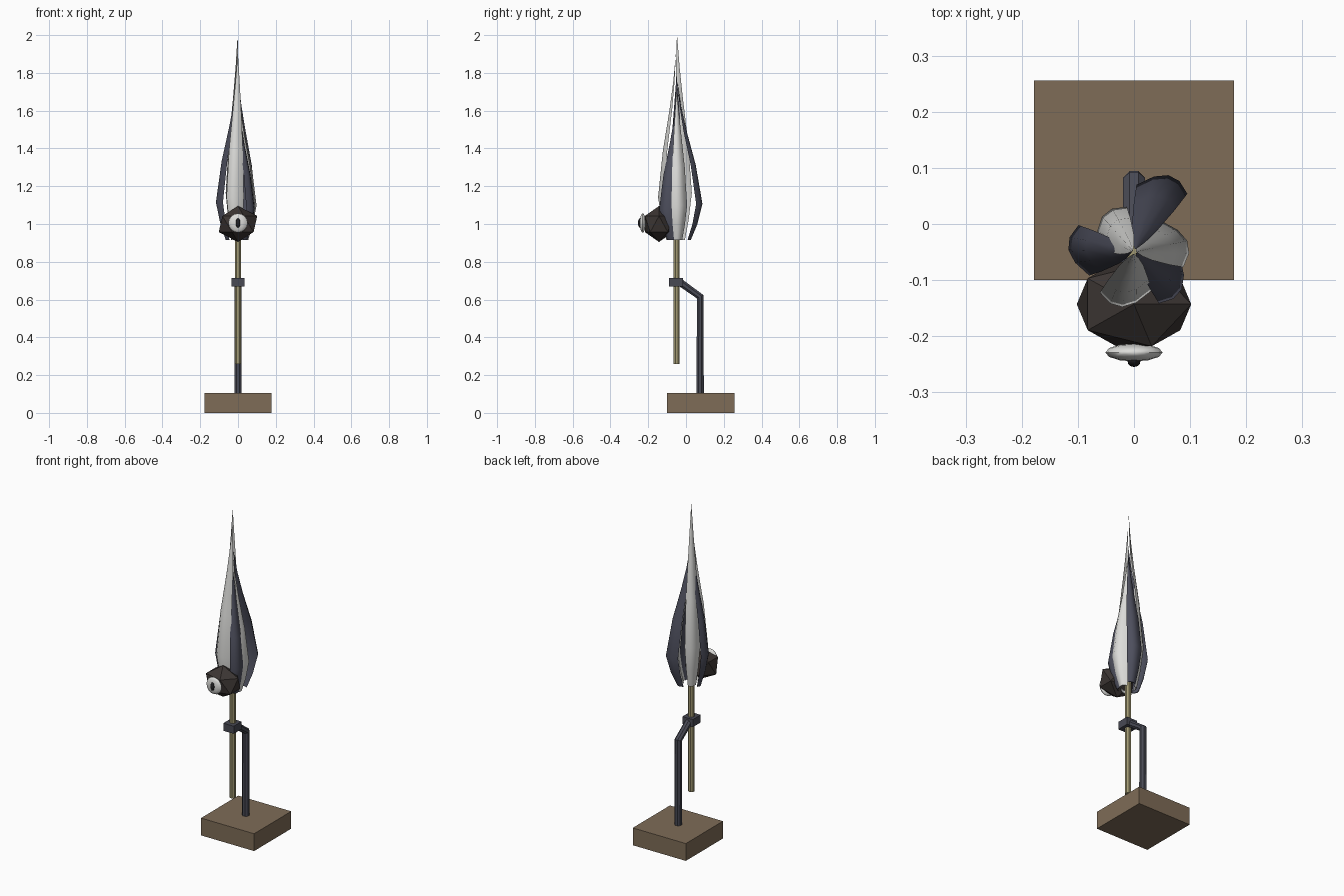
import bpy, bmesh, math
from mathutils import Vector, Matrix

if "Cube" in bpy.data.objects:
    bpy.data.objects.remove(bpy.data.objects["Cube"])


def mat(name, c):
    m = bpy.data.materials.new(name)
    m.diffuse_color = (*c, 1)
    m.use_nodes = True
    m.node_tree.nodes["Principled BSDF"].inputs["Base Color"].default_value = m.diffuse_color
    return m


BROWN = mat("brown wood", (0.21, 0.15, 0.095))
STEEL = mat("dark metal", (0.065, 0.067, 0.088))
TAN = mat("tan cane", (0.36, 0.32, 0.17))
SLATE = mat("slate feather", (0.075, 0.078, 0.11))
WHITE = mat("white feather", (0.72, 0.72, 0.70))
BLACK = mat("dark bead", (0.045, 0.036, 0.033))
PUPIL = mat("black pupil", (0.015, 0.015, 0.017))


def finish(name, bm, material, smooth=False):
    bmesh.ops.recalc_face_normals(bm, faces=bm.faces)
    me = bpy.data.meshes.new(name)
    bm.to_mesh(me)
    bm.free()
    me.materials.append(material)
    ob = bpy.data.objects.new(name, me)
    bpy.context.collection.objects.link(ob)
    if smooth:
        bpy.ops.object.select_all(action='DESELECT')
        ob.select_set(True)
        bpy.context.view_layer.objects.active = ob
        bpy.ops.object.shade_smooth_by_angle(angle=math.radians(40))
    return ob


def placed(loc, scale):
    return Matrix.Translation(loc) @ Matrix.Diagonal((*scale, 1))


def box(name, loc, size, material):
    bm = bmesh.new()
    bmesh.ops.create_cube(bm, size=1, matrix=placed(loc, size))
    finish(name, bm, material)


def tube(name, path, r, sides, material):
    """Sweep a polygon along a path lying in the plane x = 0."""
    bm = bmesh.new()
    pts = [Vector(p) for p in path]
    rings = []
    for i, p in enumerate(pts):
        a = (p - pts[i - 1]).normalized() if i else (pts[1] - p).normalized()
        b = (pts[i + 1] - p).normalized() if i < len(pts) - 1 else a
        side = Vector((1, 0, 0))
        up = side.cross((a + b).normalized())
        ring = []
        for k in range(sides):
            t = math.tau * (k + 0.5) / sides
            ring.append(bm.verts.new(p + r * (side * math.cos(t) + up * math.sin(t))))
        rings.append(ring)
    for r0, r1 in zip(rings, rings[1:]):
        for k in range(sides):
            j = (k + 1) % sides
            bm.faces.new((r0[k], r0[j], r1[j], r1[k]))
    bm.faces.new(rings[0])
    bm.faces.new(rings[-1])
    finish(name, bm, material)


# Stand: base block, bent post, clamp and the cane it holds
box("base", (0, 0.078, 0.0525), (0.356, 0.356, 0.105), BROWN)
tube("post", [(0, 0.075, 0.09), (0, 0.075, 0.615), (0, -0.03, 0.69)], 0.021, 8, STEEL)
box("clamp", (0, -0.053, 0.692), (0.07, 0.075, 0.046), STEEL)
tube("cane", [(0, -0.05, 0.26), (0, -0.05, 0.97)], 0.018, 8, TAN)

# Bead with an eye on the front
bm = bmesh.new()
bmesh.ops.create_icosphere(bm, subdivisions=1, radius=1,
                           matrix=placed((0, -0.143, 1.0), (0.114, 0.088, 0.095)))
finish("bead", bm, BLACK)
for name, loc, size, material in (
        ("eye_white", (0, -0.229, 1.005), (0.051, 0.016, 0.051), WHITE),
        ("eye_pupil", (0, -0.243, 1.005), (0.012, 0.012, 0.025), PUPIL)):
    bm = bmesh.new()
    bmesh.ops.create_uvsphere(bm, u_segments=12, v_segments=8, radius=1,
                              matrix=placed(loc, size))
    finish(name, bm, material, True)

# Feather profile: height fraction, outward fraction, half width
PROFILE = [(0, 0.55, 0.024), (0.1, 0.8, 0.036), (0.23, 1.0, 0.046),
           (0.48, 0.74, 0.037), (0.7, 0.38, 0.022), (0.85, 0.18, 0.011), (1, 0.04, 0.0006)]


def feather(name, angle, reach, height, material):
    """Curved leaf, slightly turned so the ring forms a pinwheel."""
    bm = bmesh.new()
    a = math.radians(angle)
    out = Vector((math.cos(a), math.sin(a), 0))
    b = a + math.radians(90 + 14)
    tan = Vector((math.cos(b), math.sin(b), 0))
    rings = []
    for f, o, w in PROFILE:
        c = Vector((0, -0.05, 0.915 + f * height)) + out * reach * o
        us = [-1, -0.5, 0, 0.5, 1]
        outer = [c + tan * u * w - out * 0.6 * w * u * u for u in us]
        inner = [c + tan * u * w - out * (0.6 * w * u * u + 0.28 * w * (1 - u * u))
                 for u in us[3:0:-1]]
        rings.append([bm.verts.new(p) for p in outer + inner])
    n = len(rings[0])
    for r0, r1 in zip(rings, rings[1:]):
        for k in range(n):
            j = (k + 1) % n
            bm.faces.new((r0[k], r0[j], r1[j], r1[k]))
    bm.faces.new(rings[0])
    bm.faces.new(rings[-1])
    finish(name, bm, material, True)


# Ring of six feathers, alternating white and slate
for name, angle, reach, height, material in (
        ("feather_front", 258, 0.100, 0.985, WHITE),
        ("feather_front_right", 322, 0.108, 0.72, SLATE),
        ("feather_right", 12, 0.097, 0.80, WHITE),
        ("feather_back", 66, 0.150, 0.83, SLATE),
        ("feather_back_left", 132, 0.085, 1.085, WHITE),
        ("feather_left", 178, 0.117, 0.87, SLATE)):
    feather(name, angle, reach, height, material)
